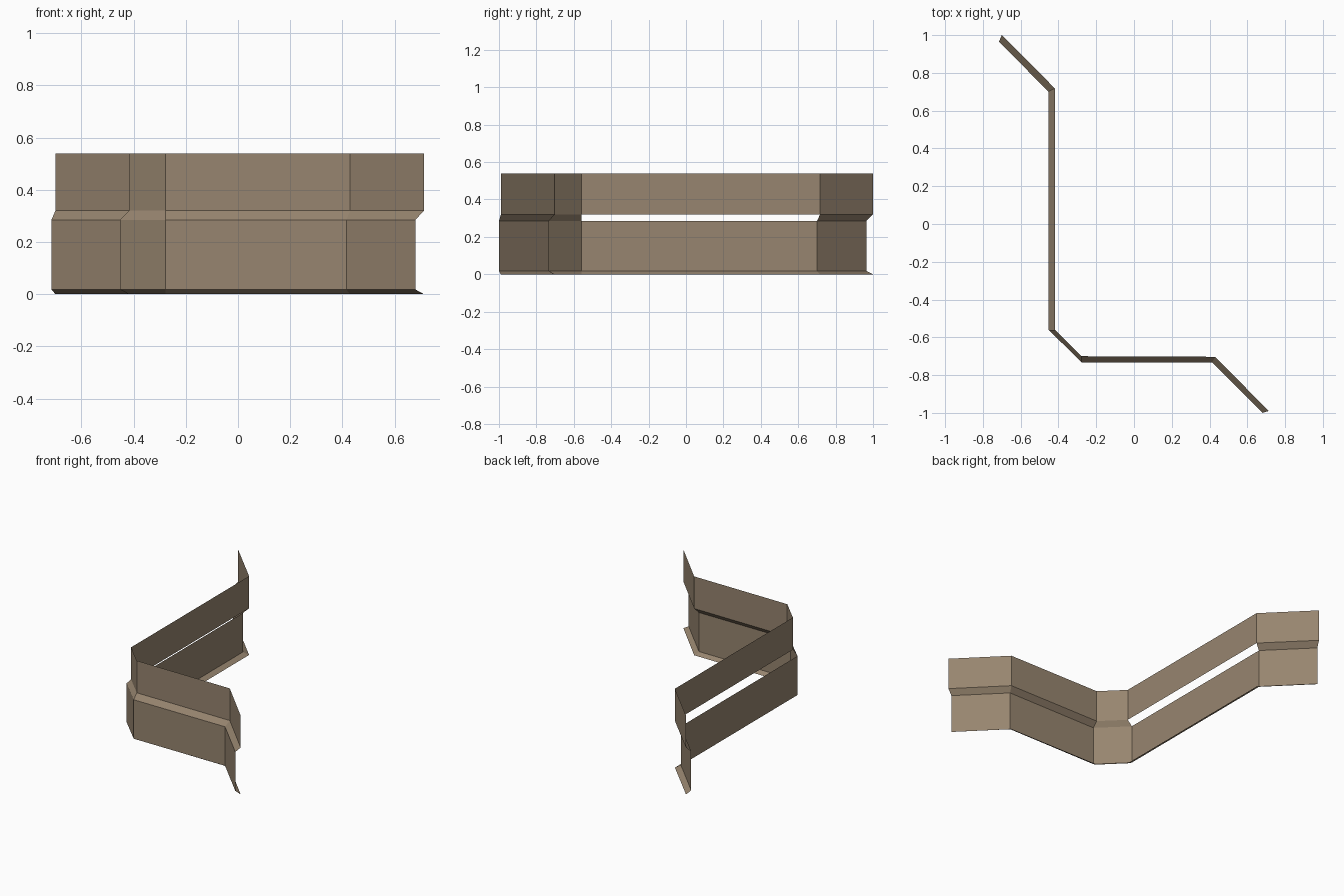
import bpy
import bmesh

if "Cube" in bpy.data.objects:
    bpy.data.objects.remove(bpy.data.objects["Cube"])

# Plan paths of the folded wall: inner (set back) and outer (proud)
INNER = [(-0.70, 1.0), (-0.418, 0.717), (-0.418, -0.56),
         (-0.277, -0.70), (0.43, -0.703), (0.713, -0.99)]
OUTER = [(-0.715, 0.965), (-0.452, 0.70), (-0.452, -0.56),
         (-0.277, -0.733), (0.415, -0.733), (0.68, -1.0)]
LONG_BAY = 1  # the long side bay has an open slot instead of a ledge

mat = bpy.data.materials.new("warm taupe")
mat.diffuse_color = (0.31, 0.235, 0.16, 1)
mat.use_nodes = True
mat.node_tree.nodes["Principled BSDF"].inputs["Base Color"].default_value = mat.diffuse_color


def strip(name, low_path, z0, high_path, z1, skip=()):
    """Sheet swept along the plan between two heights."""
    bm = bmesh.new()
    low = [bm.verts.new((x, y, z0)) for x, y in low_path]
    high = [bm.verts.new((x, y, z1)) for x, y in high_path]
    for i in range(len(low) - 1):
        if i not in skip:
            bm.faces.new((low[i], low[i + 1], high[i + 1], high[i]))
    mesh = bpy.data.meshes.new(name)
    bm.to_mesh(mesh)
    bm.free()
    mesh.materials.append(mat)
    bpy.context.collection.objects.link(bpy.data.objects.new(name, mesh))


strip("bottom_flange", INNER, 0.0, OUTER, 0.018)
strip("lower_wall", OUTER, 0.018, OUTER, 0.285)
strip("sloped_ledge", OUTER, 0.285, INNER, 0.32, skip=(LONG_BAY,))
strip("upper_wall", INNER, 0.32, INNER, 0.54)
